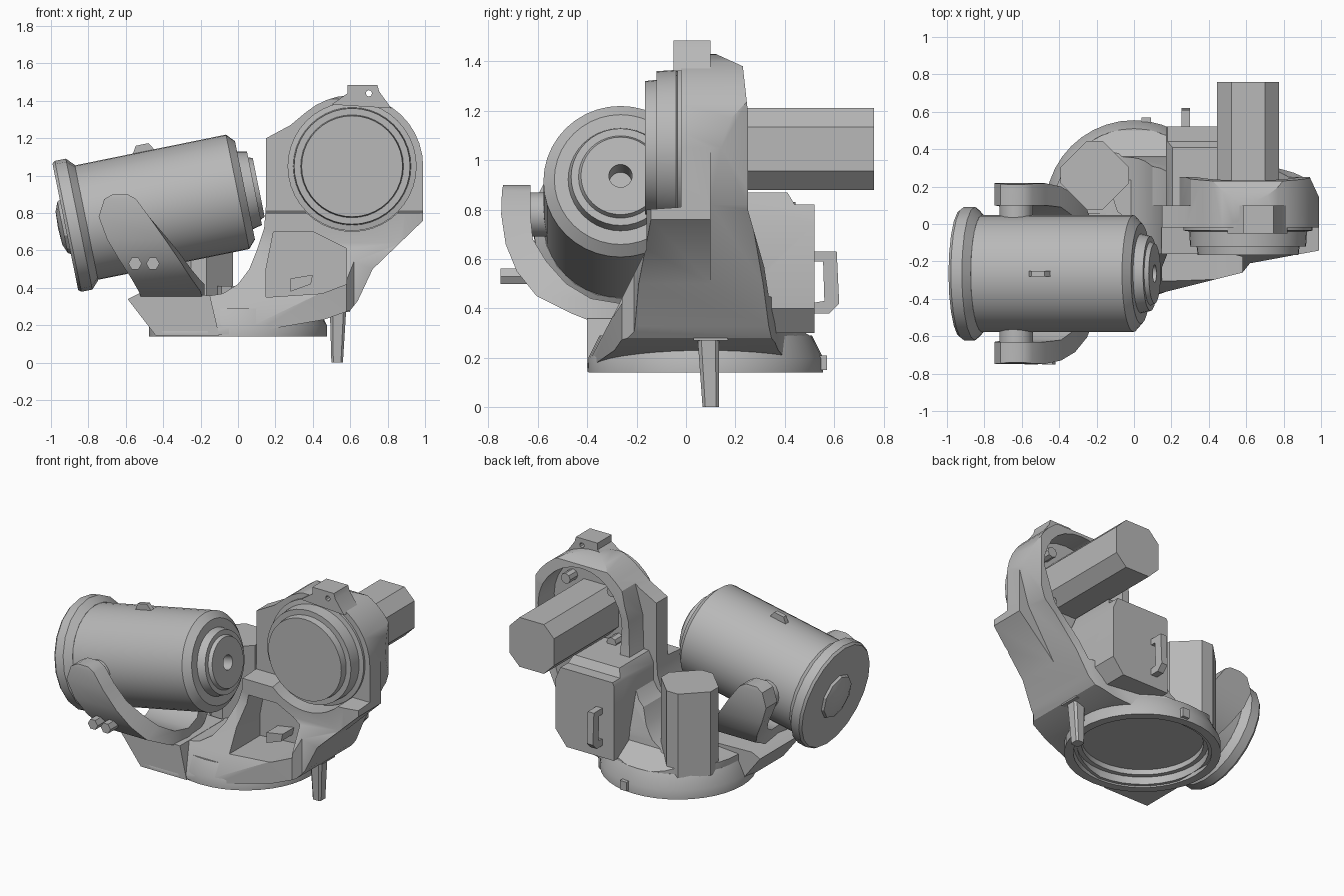
import bpy, bmesh, math
from mathutils import Matrix, Vector

cube = bpy.data.objects.get("Cube")
if cube:
    bpy.data.objects.remove(cube, do_unlink=True)

grey = bpy.data.materials.new("plain grey")
grey.use_nodes = True
grey.diffuse_color = (0.48, 0.48, 0.48, 1)
grey.node_tree.nodes["Principled BSDF"].inputs["Base Color"].default_value = grey.diffuse_color
parts = []


def finish(name, bm):
    bmesh.ops.recalc_face_normals(bm, faces=bm.faces)
    me = bpy.data.meshes.new(name)
    bm.to_mesh(me)
    bm.free()
    me.materials.append(grey)
    ob = bpy.data.objects.new(name, me)
    bpy.context.scene.collection.objects.link(ob)
    parts.append(ob)
    return ob


def prism(name, pts, axis, lo, hi):
    """Extrude a 2D outline along an axis."""
    place = {"x": lambda a, b, t: (t, a, b),
             "y": lambda a, b, t: (a, t, b),
             "z": lambda a, b, t: (a, b, t)}[axis]
    bm = bmesh.new()
    ends = [[bm.verts.new(place(a, b, t)) for a, b in pts] for t in (lo, hi)]
    bm.faces.new(ends[0])
    bm.faces.new(ends[1])
    n = len(pts)
    for i in range(n):
        j = (i + 1) % n
        bm.faces.new((ends[0][i], ends[0][j], ends[1][j], ends[1][i]))
    return finish(name, bm)


def lathe(name, profile, origin, direction, steps=32):
    """Spin (radius, height) points around a direction."""
    bm = bmesh.new()
    vs = [bm.verts.new((r, 0, h)) for r, h in profile]
    es = [bm.edges.new(p) for p in zip(vs, vs[1:])]
    bmesh.ops.spin(bm, geom=vs + es, cent=(0, 0, 0), axis=(0, 0, 1),
                   angle=math.tau, steps=steps, use_duplicate=False)
    bmesh.ops.remove_doubles(bm, verts=bm.verts, dist=0.0005)
    turn = Vector((0, 0, 1)).rotation_difference(Vector(direction)).to_matrix().to_4x4()
    bm.transform(Matrix.Translation(origin) @ turn)
    return finish(name, bm)


def rod(name, r, origin, direction, length, steps=16):
    return lathe(name, [(0, 0), (r, 0), (r, length), (0, length)], origin, direction, steps)


def arc(cx, cy, r, a, b, n):
    return [(cx + r * math.cos(math.radians(a + (b - a) * i / n)),
             cy + r * math.sin(math.radians(a + (b - a) * i / n))) for i in range(n + 1)]


def octagon(cx, cy, half, cut, angle=0):
    k = half - cut
    base = [(half, -k), (half, k), (k, half), (-k, half), (-half, k), (-half, -k), (-k, -half), (k, -half)]
    c, s = math.cos(angle), math.sin(angle)
    return [(cx + c * x - s * y, cy + s * x + c * y) for x, y in base]


def boolean(ob, tool, mode="DIFFERENCE"):
    m = ob.modifiers.new("cut", "BOOLEAN")
    m.operation, m.object, m.solver = mode, tool, "EXACT"
    bpy.context.view_layer.objects.active = ob
    bpy.ops.object.modifier_apply(modifier=m.name)
    parts.remove(tool)
    bpy.data.objects.remove(tool, do_unlink=True)


HX, HZ = 0.61, 1.05   # head centre
# Main bracket: front, side and plan outlines intersected
front = ([(-.45, .33), (-.2, .35), (-.08, .37), (0, .42), (.06, .5), (.1, .6), (.14, .72), (.15, .85), (.15, 1.2), (.28, 1.27)]
         + arc(HX, HZ, .38, 130, 0, 14)
         + [(.99, .76), (.72, .5), (.64, .33), (.6, .28), (.46, .23), (0, .15), (-.4, .15)])
body = prism("main_bracket", front, "y", -.6, .7)
side = [(-.4, .1), (-.4, .17), (-.28, .4), (-.16, .64), (-.16, .8), (-.02, .81), (-.02, 1.41), (.06, 1.44), (.12, 1.43),
        (.23, 1.38), (.25, 1.2), (.25, .8), (.35, .45), (.36, .38), (.5, .29), (.5, .1)]
boolean(body, prism("side_mask", side, "x", -1, 1.2), "INTERSECT")
plan = [(-.42, -.42), (.1, -.38), (.58, -.26), (.62, -.21), (1, -.14), (1, .12), (.94, .25), (.55, .36)] \
    + arc(0, .08, .43, 48, 180, 14)
boolean(body, prism("plan_mask", plan, "z", 0, 1.6), "INTERSECT")

# Head seat, front pocket, rear recess, slimmer rear neck, hollow underside
boolean(body, rod("head_seat", .348, (HX, -.6, HZ), (0, 1, 0), .58, 40))
pocket = [(.19, .7), (.4, .7), (.58, .61), (.58, .42), (.45, .37), (.15, .35), (.15, .5)]
boolean(body, prism("pocket", pocket, "y", -.6, .02))
recess = arc(HX, HZ, .31, 0, 180, 14) + [(.32, .75), (.36, .42), (.64, .45), (.84, .82)]
boolean(body, prism("recess", recess, "y", .08, .7))
boolean(body, prism("left_relief", [(0, 1.5), (.32, 1.34), (.25, 1.1), (.24, .8), (.14, .63), (0, .52)],
                    "y", .1, .7))
boolean(body, prism("right_relief", [(1.1, 1.05), (.99, 1.05), (.92, .82), (.72, .5), (1.1, .5)],
                    "y", .1, .7))
boolean(body, rod("hollow", .4, (0, .08, 0), (0, 0, 1), .235, 32))
prism("pocket_tab", [(.28, .38), (.28, .45), (.4, .47), (.39, .42)], "y", -.1, .04)

# Turntable ring
lathe("base_ring", [(0, .24), (.37, .24), (.37, .2), (.42, .2), (.42, .14), (.475, .14), (.475, .2),
                    (.43, .29), (0, .29)], (0, .08, 0), (0, 0, 1), 40)
prism("ring_clip", [(.04, .5), (.09, .5), (.09, .57), (.04, .57)], "z", .15, .21)

# Locating peg and its bracket
prism("peg_bracket", [(.03, .27), (.17, .27), (.14, .44), (.04, .44)], "x", .48, .6)
peg = prism("peg", octagon(.535, .09, .044, .015), "z", 0, .29)
for v in peg.data.vertices:
    if v.co.z < .1:
        v.co.x = .53 + (v.co.x - .535) * .7
        v.co.y = .1 + (v.co.y - .09) * .75

# Head cover, rear motor, top lug
lathe("head_cover", [(0, .165), (.27, .165), (.275, .12), (.31, .12), (.315, .04), (.345, .035), (.345, -.02),
                     (0, -.02)], (HX, 0, HZ), (0, -1, 0), 40)
prism("rear_motor", octagon(HX, 1.045, .165, .075), "y", .06, .76)
for a in (45, 135, 225, 315):
    x, z = arc(HX, HZ, .24, a, a, 1)[0]
    rod("motor_screw", .035, (x, .06, z), (0, 1, 0), .1, 8)
lug = prism("top_lug", [(.5, 1.38), (.585, 1.44), (.585, 1.485), (.745, 1.485), (.755, 1.45), (.82, 1.36)],
            "y", -.05, .1)
boolean(lug, rod("lug_hole", .017, (.7, -.1, 1.44), (0, 1, 0), .3, 8))

# Rear control box with clipped corners and a handle
box = prism("control_box", [(.1, .87), (.41, .87), (.44, .82), (.52, .82), (.52, .3), (.1, .3)], "x", .17, .6)
boolean(box, prism("box_mask", [(.17, .3), (.52, .3), (.6, .4), (.6, .74), (.53, .9), (.22, .9), (.17, .8)],
                   "y", 0, .8), "INTERSECT")
prism("box_handle", [(.5, .63), (.61, .63), (.62, .42), (.58, .38), (.5, .38), (.5, .42), (.56, .43),
                     (.555, .59), (.5, .59)], "x", .255, .3)

# Upright motor and gear case on the turntable
prism("upright_motor", octagon(-.21, .26, .16, .06, math.pi / 4), "z", .27, .83)
rod("gear_case", .11, (.0, .13, .28), (0, 0, 1), .13, 10)

# Yoke: (outer offset, z, inner offset, z, left x, right x) per station
CY = -.265
half = [(.475, .90, .365, .90, -.67, -.59), (.48, .875, .365, .875, -.715, -.545),
        (.483, .78, .365, .78, -.745, -.475), (.465, .66, .355, .68, -.70, -.39),
        (.42, .55, .30, .59, -.635, -.315), (.34, .45, .22, .50, -.57, -.25),
        (.2, .38, .12, .44, -.53, -.2), (0, .30, 0, .42, -.5, -.18)]
stations = [(1, s) for s in half] + [(-1, s) for s in half[-2::-1]]
bm = bmesh.new()
loops = []
for sgn, (od, oz, nd, nz, xl, xr) in stations:
    corners = [(xl, od, oz), (xr, od, oz), (xr, nd, nz), (xl, nd, nz)]
    loops.append([bm.verts.new((x, CY - sgn * d, z)) for x, d, z in corners])
for p, q in zip(loops, loops[1:]):
    for i in range(4):
        j = (i + 1) % 4
        bm.faces.new((p[i], p[j], q[j], q[i]))
bm.faces.new(loops[0])
bm.faces.new(loops[-1])
finish("yoke", bm)
foot = prism("yoke_foot", [(-.53, .37), (-.59, .34), (-.44, .145), (-.1, .145), (-.15, .36)], "y", -.4, .06)
boolean(foot, rod("foot_hollow", .45, (0, .08, 0), (0, 0, 1), .25, 32))
for s in (-1, 1):
    rod("pivot_bushing", .09, (-.63, CY + s * .27, .78), (0, s, 0), .12)
for x in (-.55, -.455):
    rod("yoke_bolt", .036, (x, -.62, .53), (0, -1, 0), .13, 6)

# Tilted drum
tilt = math.radians(11.5)
axis = Vector((math.cos(tilt), 0, math.sin(tilt)))
root = Vector((-.83, CY, .745))
lathe("drum", [(0, 0), (.312, 0), (.312, .845), (.268, .885), (.212, .885), (.2, .937), (.17, .937), (.16, .96),
               (.047, .96), (.047, .8), (0, .8)], root, axis, 40)
lathe("drum_flange", [(0, -.095), (.345, -.095), (.357, -.08), (.357, -.02), (.315, .02), (0, .02)],
      root, axis, 20)
lathe("end_lens", [(0, -.135), (.09, -.13), (.14, -.11), (.155, -.08), (0, -.08)], root, axis, 10)
up = Vector((-axis.z, 0, axis.x))
ridge = [root + axis * t + up * h for t, h in ((.33, .3), (.36, .35), (.43, .35), (.46, .3))]
prism("drum_ridge", [(p.x, p.z) for p in ridge], "y", -.28, -.25)

# Smooth round surfaces, keep edges crisp
bpy.ops.object.select_all(action="DESELECT")
for ob in parts:
    ob.select_set(True)
bpy.context.view_layer.objects.active = parts[0]
bpy.ops.object.shade_smooth_by_angle(angle=math.radians(30))
